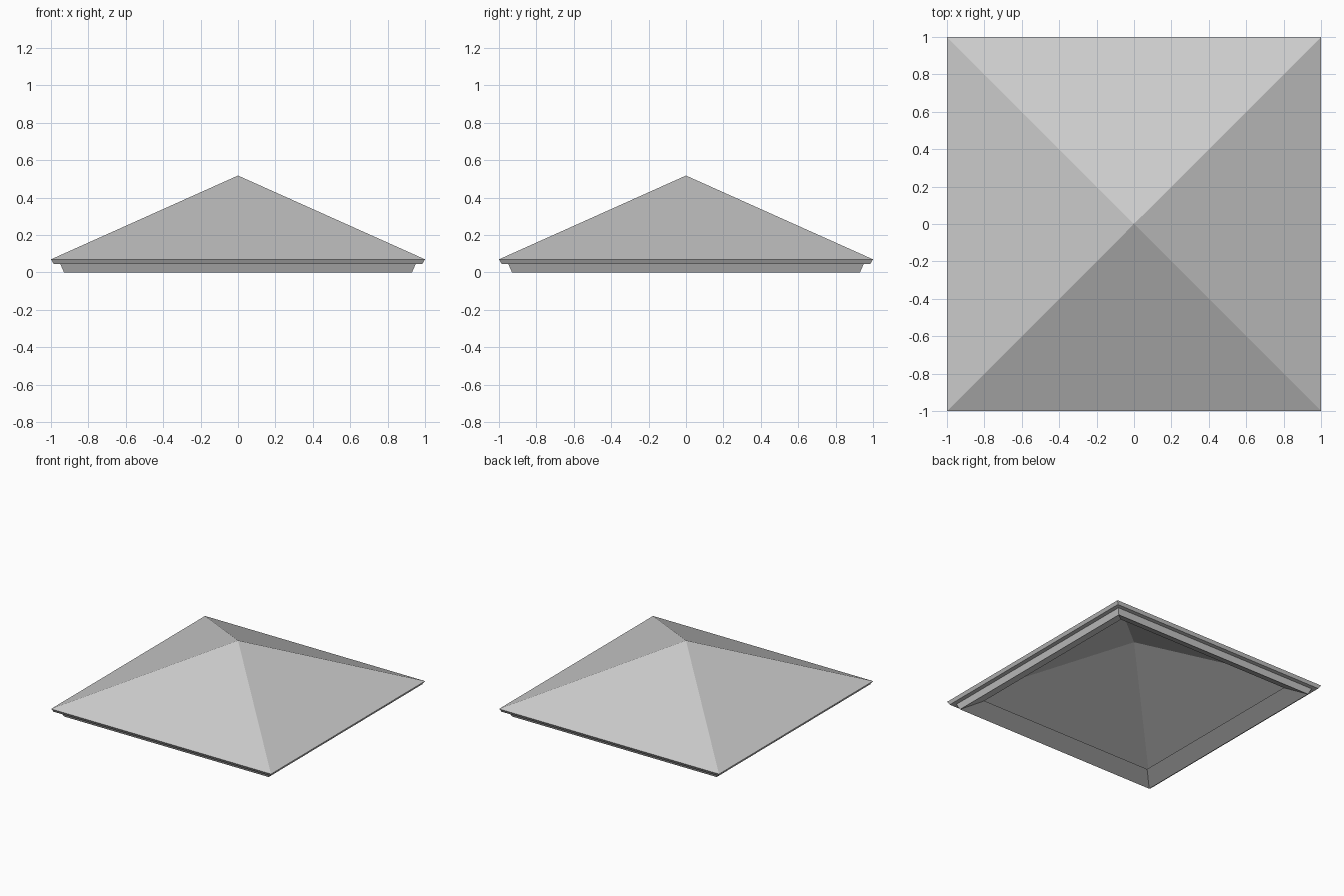
import bpy
import bmesh

cube = bpy.data.objects.get("Cube")
if cube:
    bpy.data.objects.remove(cube, do_unlink=True)

# One plain stone grey
grey = bpy.data.materials.new("stone_grey")
grey.use_nodes = True
colour = (0.6, 0.6, 0.6, 1)
grey.diffuse_color = colour
grey.node_tree.nodes["Principled BSDF"].inputs["Base Color"].default_value = colour

CORNERS = [(-1, -1), (1, -1), (1, 1), (-1, 1)]


def square_loft(name, profile):
    """Sweep (half width, height) points around a square; half width 0 is an apex."""
    bm = bmesh.new()
    rings = []
    for half, z in profile:
        if half == 0:
            rings.append([bm.verts.new((0, 0, z))] * 4)
        else:
            rings.append([bm.verts.new((x * half, y * half, z)) for x, y in CORNERS])
    for low, high in zip(rings, rings[1:]):
        for i in range(4):
            j = (i + 1) % 4
            if high[i] is high[j]:
                bm.faces.new((low[i], low[j], high[i]))
            else:
                bm.faces.new((low[i], low[j], high[j], high[i]))
    mesh = bpy.data.meshes.new(name)
    bm.to_mesh(mesh)
    bm.free()
    mesh.materials.append(grey)
    obj = bpy.data.objects.new(name, mesh)
    bpy.context.collection.objects.link(obj)
    return obj


EAVE = 0.07
SOFFIT = 0.045

# Thin four-sided roof, open underneath
square_loft("roof", [(1, EAVE), (0, 0.518)])

# Slanted eave edge with its flat underside
square_loft("eave_trim", [(0.95, SOFFIT), (0.985, SOFFIT), (1, EAVE)])

# Lower moulding: sloping inner lip and tapered outer band
square_loft("lower_moulding", [(0.8, 0.065), (0.93, 0), (0.95, SOFFIT)])
